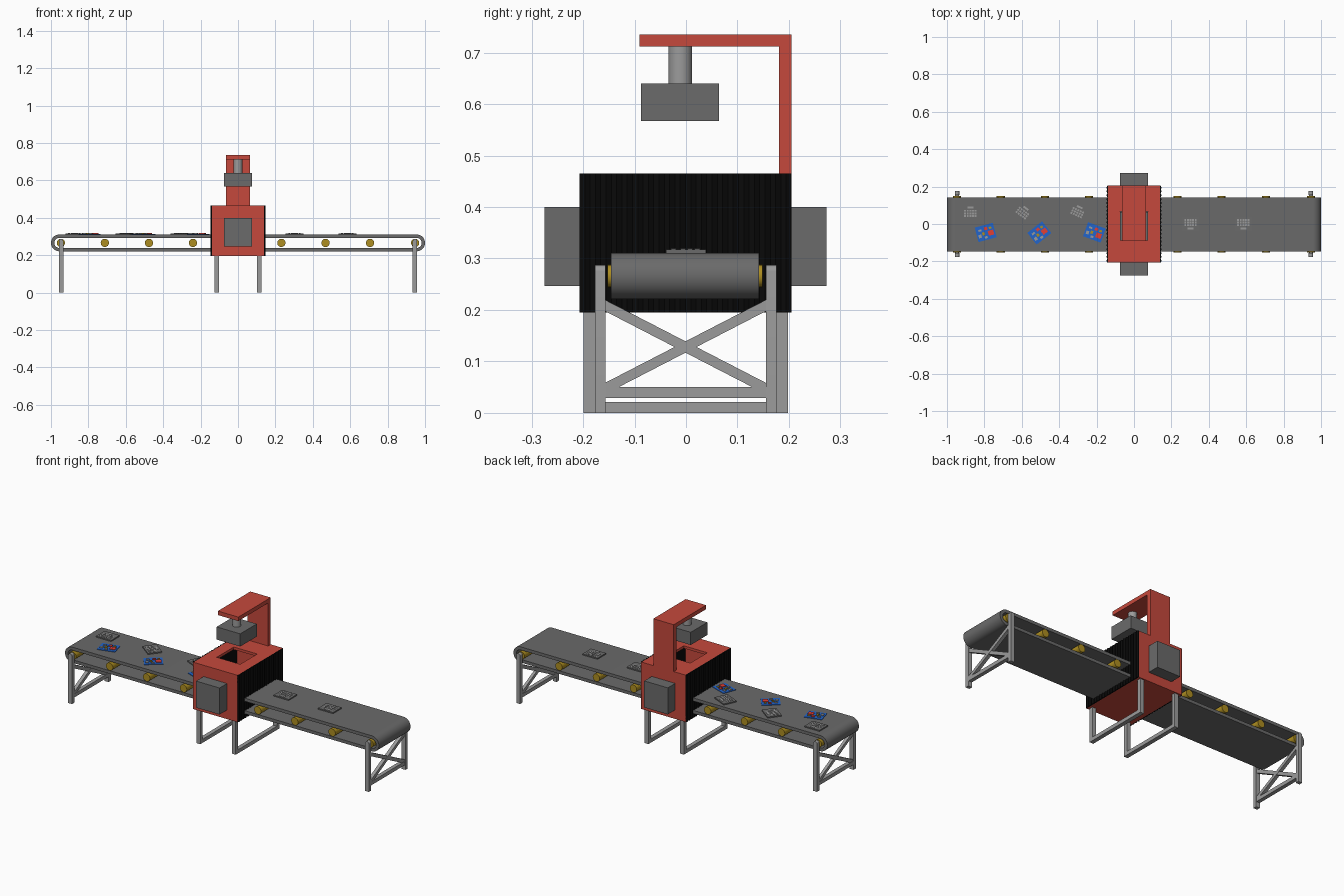
import bpy, bmesh, math
from mathutils import Matrix, Vector

if "Cube" in bpy.data.objects:
    bpy.data.objects.remove(bpy.data.objects["Cube"])


def mat(name, r, g, b):
    m = bpy.data.materials.new(name)
    m.diffuse_color = (r, g, b, 1)
    m.use_nodes = True
    m.node_tree.nodes["Principled BSDF"].inputs["Base Color"].default_value = m.diffuse_color
    return m


RED = mat("machine red", 0.56, 0.066, 0.045)
GREY = mat("dark grey", 0.145, 0.145, 0.145)
STEEL = mat("light steel", 0.33, 0.33, 0.33)
YELLOW = mat("roller yellow", 0.42, 0.27, 0.015)
BLACK = mat("curtain black", 0.003, 0.003, 0.003)
BLUE = mat("board blue", 0.016, 0.13, 0.60)
CHIP_RED = mat("chip red", 0.75, 0.05, 0.035)


def finish(name, bm, material, smooth=False):
    bmesh.ops.recalc_face_normals(bm, faces=bm.faces)
    me = bpy.data.meshes.new(name)
    bm.to_mesh(me)
    bm.free()
    me.materials.append(material)
    ob = bpy.data.objects.new(name, me)
    bpy.context.collection.objects.link(ob)
    if smooth:
        bpy.ops.object.select_all(action='DESELECT')
        ob.select_set(True)
        bpy.context.view_layer.objects.active = ob
        bpy.ops.object.shade_smooth_by_angle(angle=math.radians(35))
    return ob


def add_box(bm, x0, x1, y0, y1, z0, z1, m=Matrix()):
    c = Vector(((x0 + x1) / 2, (y0 + y1) / 2, (z0 + z1) / 2))
    s = Matrix.Diagonal((x1 - x0, y1 - y0, z1 - z0, 1))
    bmesh.ops.create_cube(bm, size=1, matrix=m @ Matrix.Translation(c) @ s)


def box(name, material, *dims, m=Matrix()):
    bm = bmesh.new()
    add_box(bm, *dims, m=m)
    return finish(name, bm, material)


def cylinder(name, material, r, depth, m, seg=32):
    bm = bmesh.new()
    bmesh.ops.create_cone(bm, cap_ends=True, segments=seg, radius1=r,
                          radius2=r, depth=depth, matrix=m)
    return finish(name, bm, material, True)


def prism(name, material, pts, offset, smooth=False):
    bm = bmesh.new()
    f = bm.faces.new([bm.verts.new(p) for p in pts])
    ext = bmesh.ops.extrude_face_region(bm, geom=[f])
    bmesh.ops.translate(bm, vec=offset,
                        verts=[v for v in ext["geom"] if isinstance(v, bmesh.types.BMVert)])
    return finish(name, bm, material, smooth)


CY = -0.002   # conveyor centre line
BZ = 0.266    # belt loop centre height
TOP = 0.311   # belt surface


# Hollow belt loop
def stadium(r):
    cx, n = 0.955, 20
    right = [(cx + r * math.sin(math.pi * i / n), r * math.cos(math.pi * i / n)) for i in range(n + 1)]
    return right + [(-x, -z) for x, z in right]


bm = bmesh.new()
rings = [[bm.verts.new((x, CY + y, BZ + z)) for x, z in stadium(r)]
         for r, y in ((0.045, -0.144), (0.045, 0.144), (0.027, 0.144), (0.027, -0.144))]
for k in range(4):
    a, b = rings[k], rings[(k + 1) % 4]
    for i in range(len(a)):
        j = (i + 1) % len(a)
        bm.faces.new((a[i], a[j], b[j], b[i]))
finish("conveyor_belt", bm, GREY, True)

# Rollers
for i, x in enumerate((-0.947, -0.712, -0.476, -0.241, 0.232, 0.468, 0.706, 0.947)):
    cylinder("roller_%d" % i, YELLOW, 0.022, 0.302,
             Matrix.Translation((x, CY, BZ)) @ Matrix.Rotation(math.pi / 2, 4, 'X'), 24)

# End stands: round-topped posts, low rail, cross brace
for s, side in ((-1, "left"), (1, "right")):
    x = s * 0.946
    for y, end in ((-0.177, "front"), (0.155, "back")):
        arc = [(x + 0.012 * math.cos(math.pi * i / 10), y, 0.275 + 0.012 * math.sin(math.pi * i / 10))
               for i in range(11)]
        prism("%s_%s_post" % (side, end), STEEL,
              [(x - 0.012, y, 0), (x + 0.012, y, 0)] + arc, (0, 0.021, 0), True)
    bm = bmesh.new()
    add_box(bm, x - 0.011, x + 0.011, -0.158, 0.156, 0.029, 0.05)
    for k, d in ((1, 0), (-1, 0.0015)):
        lo = 0.128 - k * 0.081
        hi = 0.128 + k * 0.081
        vs = [bm.verts.new((x + dx, y, z + dz)) for dx in (-0.01 + d, 0.01 - d)
              for y, z, dz in ((-0.158, lo, -0.011), (0.156, hi, -0.011), (0.156, hi, 0.011), (-0.158, lo, 0.011))]
        for f in ((0, 1, 2, 3), (4, 5, 6, 7), (0, 1, 5, 4), (1, 2, 6, 5), (2, 3, 7, 6), (3, 0, 4, 7)):
            bm.faces.new([vs[i] for i in f])
    finish(side + "_stand_brace", bm, STEEL)

    # U-shaped machine stand
    x = s * 0.113
    bm = bmesh.new()
    add_box(bm, x - 0.012, x + 0.012, -0.199, -0.177, 0, 0.197)
    add_box(bm, x - 0.012, x + 0.012, 0.176, 0.198, 0, 0.197)
    add_box(bm, x - 0.012, x + 0.012, -0.178, 0.177, 0, 0.021)
    finish(side + "_machine_stand", bm, STEEL)

    # Corrugated strip curtain closing the tunnel mouth
    n = 20
    y0, dy = -0.207, 0.412 / 20
    pts = [(s * 0.139, y0, 0.195), (s * 0.139, y0 + n * dy, 0.195)]
    for i in range(2 * n, -1, -1):
        pts.append((s * (0.148 if i % 2 else 0.1425), y0 + i * dy / 2, 0.195))
    prism(side + "_curtain", BLACK, pts, (0, 0, 0.27))

# Machine housing: walls, floor and a roof with a rectangular opening
bm = bmesh.new()
X = 0.142
add_box(bm, -X, X, -0.207, -0.192, 0.195, 0.45)
add_box(bm, -X, X, 0.19, 0.205, 0.195, 0.45)
add_box(bm, -X, X, -0.192, 0.19, 0.195, 0.21)
outer = [(-X, -0.207), (X, -0.207), (X, 0.205), (-X, 0.205)]
inner = [(-0.075, -0.087), (0.075, -0.087), (0.075, 0.068), (-0.075, 0.068)]
rs = [[bm.verts.new((x, y, z)) for x, y in loop]
      for loop, z in ((outer, 0.45), (outer, 0.465), (inner, 0.465), (inner, 0.45))]
for k in range(4):
    for i in range(4):
        a, b, j = rs[k], rs[(k + 1) % 4], (i + 1) % 4
        bm.faces.new((a[i], a[j], b[j], b[i]))
finish("machine_housing", bm, RED)
box("front_control_box", GREY, -0.075, 0.075, -0.275, -0.206, 0.247, 0.4)
box("back_control_box", GREY, -0.075, 0.075, 0.204, 0.273, 0.247, 0.4)

# Press: bent arm, piston and head
prism("press_arm", RED, [(-0.065, y, z) for y, z in (
    (0.205, 0.464), (0.205, 0.735), (-0.09, 0.735), (-0.09, 0.712), (0.181, 0.712), (0.181, 0.464))],
    (0.13, 0, 0))
cylinder("press_piston", STEEL, 0.023, 0.08, Matrix.Translation((0, -0.011, 0.675)))
box("press_head", GREY, -0.075, 0.075, -0.087, 0.064, 0.567, 0.64)


# Keypad units: body plus three key rows and a long key
def keypad(name, x, y, deg):
    m = Matrix.Translation((x, y, TOP)) @ Matrix.Rotation(math.radians(deg), 4, 'Z')
    box(name + "_body", GREY, -0.048, 0.048, -0.039, 0.039, -0.001, 0.0065, m=m)
    bm = bmesh.new()
    for r in range(3):
        for c in range(5):
            kx, ky = -0.028 + 0.014 * c, 0.022 - 0.014 * r
            add_box(bm, kx - 0.005, kx + 0.005, ky - 0.005, ky + 0.005, 0.005, 0.008, m=m)
    add_box(bm, -0.016, 0.016, -0.029, -0.019, 0.005, 0.008, m=m)
    finish(name + "_keys", bm, STEEL)


for i, p in enumerate(((-0.875, 0.065, 180), (-0.592, 0.065, 143), (-0.30, 0.068, 155),
                       (0.302, 0, 0), (0.585, 0, 0))):
    keypad("keypad_%d" % i, *p)


# Circuit boards: blue plate with small chips
def board(name, x, y, deg):
    m = Matrix.Translation((x, y, TOP)) @ Matrix.Rotation(math.radians(deg), 4, 'Z')
    box(name + "_plate", BLUE, -0.05, 0.05, -0.04, 0.04, -0.001, 0.003, m=m)
    for part, col, rects in (
            ("red_chips", CHIP_RED, ((0.012, 0.042, -0.022, 0.005), (-0.004, 0.014, 0.012, 0.028))),
            ("yellow_chips", YELLOW, ((-0.02, -0.006, -0.012, 0.004), (0.022, 0.036, 0.012, 0.024))),
            ("grey_chips", STEEL, ((-0.042, -0.026, -0.022, -0.004), (-0.012, 0.004, -0.032, -0.02),
                                   (-0.036, -0.018, 0.012, 0.022)))):
        bm = bmesh.new()
        for r in rects:
            add_box(bm, *r, 0.002, 0.007, m=m)
        finish(name + "_" + part, bm, col)


for i, p in enumerate(((-0.793, -0.045, 15), (-0.506, -0.048, 38), (-0.212, -0.045, -20))):
    board("board_%d" % i, *p)
